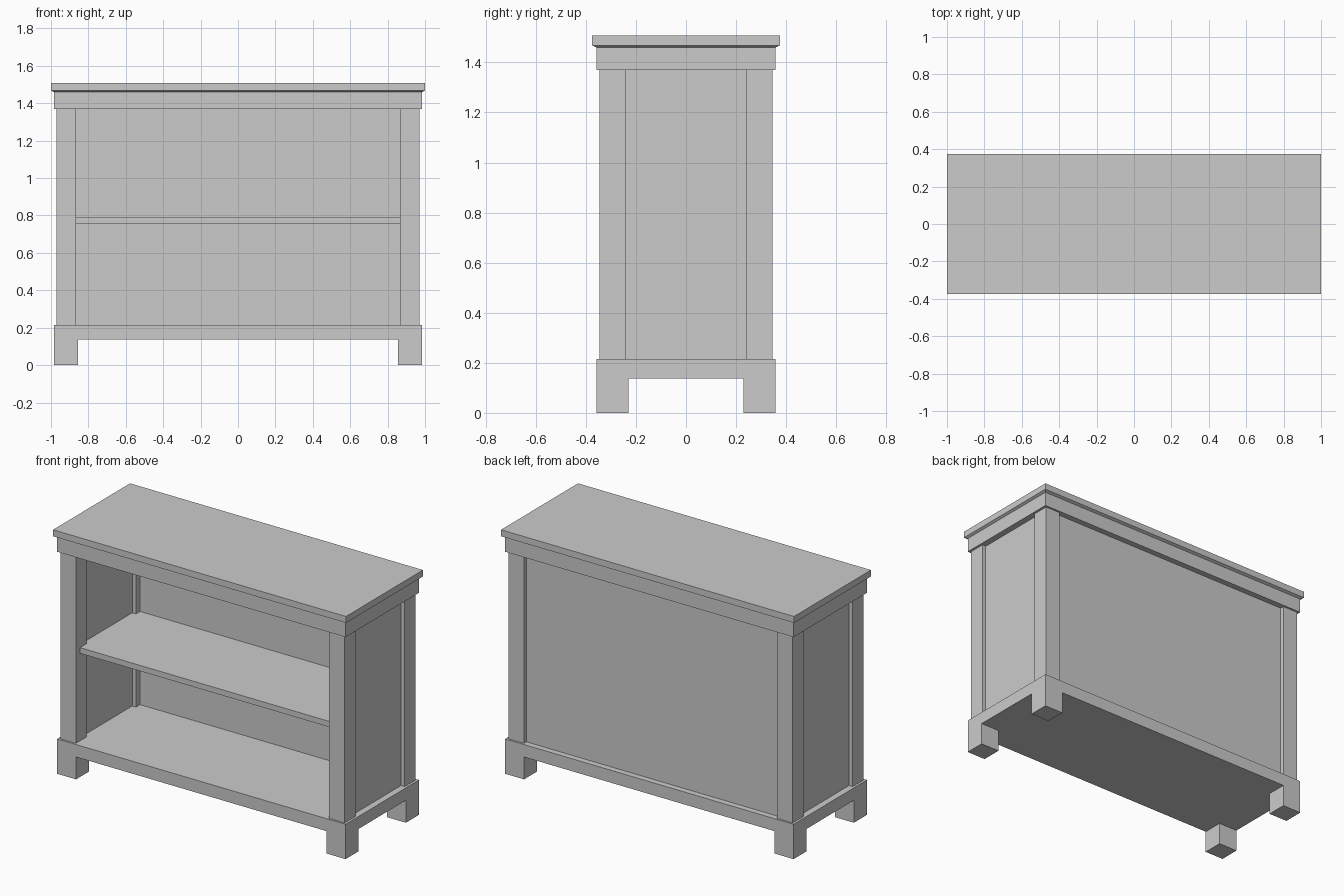
import bpy, bmesh

if "Cube" in bpy.data.objects:
    bpy.data.objects.remove(bpy.data.objects["Cube"])


def finish(name, bm):
    bmesh.ops.recalc_face_normals(bm, faces=bm.faces[:])
    mesh = bpy.data.meshes.new(name)
    bm.to_mesh(mesh)
    bm.free()
    obj = bpy.data.objects.new(name, mesh)
    bpy.context.collection.objects.link(obj)
    return obj


def box_bm(x0, x1, y0, y1, z0, z1):
    bm = bmesh.new()
    bmesh.ops.create_cube(bm, size=1)
    for v in bm.verts:
        v.co.x = x1 if v.co.x > 0 else x0
        v.co.y = y1 if v.co.y > 0 else y0
        v.co.z = z1 if v.co.z > 0 else z0
    return bm


def box(name, *bounds):
    return finish(name, box_bm(*bounds))


def mirror(obj, x=True, y=False):
    m = obj.modifiers.new("Mirror", 'MIRROR')
    m.use_axis = (x, y, False)
    m.use_mirror_merge = False


FLOOR, CEIL = 0.215, 1.37
BX, BY = 0.985, 0.358      # plinth and frieze half sizes
FX, FY = 0.855, 0.23       # inner edges of the feet

# Plinth with four square feet extruded from its underside corners
bm = box_bm(-BX, BX, -BY, BY, 0.138, FLOOR)
for axis, d in ((0, FX), (1, FY)):
    for s in (-1, 1):
        co, no = [0, 0, 0], [0, 0, 0]
        co[axis], no[axis] = s * d, 1
        bmesh.ops.bisect_plane(bm, geom=bm.verts[:] + bm.edges[:] + bm.faces[:],
                               plane_co=co, plane_no=no)
bm.normal_update()
corners = []
for f in bm.faces:
    c = f.calc_center_median()
    if f.normal.z < -0.9 and abs(c.x) > FX and abs(c.y) > FY:
        corners.append(f)
for f in bmesh.ops.extrude_discrete_faces(bm, faces=corners)["faces"]:
    for v in f.verts:
        v.co.z = 0
finish("plinth_with_feet", bm)

# Corner posts
post = box("corner_posts", 0.865, 0.97, 0.24, 0.346, FLOOR, CEIL)
mirror(post, True, True)

# Recessed side and back panels
mirror(box("side_panels", 0.89, 0.945, -0.25, 0.25, FLOOR, CEIL))
box("back_panel", -0.875, 0.875, 0.28, 0.321, FLOOR, CEIL)

# Middle shelf, notched around the posts by fitting against the panels
box("shelf", -0.89, 0.89, -0.305, 0.28, 0.755, 0.79)

# Frieze under the top
box("frieze", -BX, BX, -BY, BY, CEIL, 1.46)

# Top board with a chamfered lower edge
bm = box_bm(-1, 1, -0.375, 0.375, 1.468, 1.508)
bm.normal_update()
bottom = [f for f in bm.faces if f.normal.z < -0.9]
for f in bmesh.ops.extrude_discrete_faces(bm, faces=bottom)["faces"]:
    for v in f.verts:
        v.co = (BX if v.co.x > 0 else -BX, BY if v.co.y > 0 else -BY, 1.46)
finish("top_board", bm)
